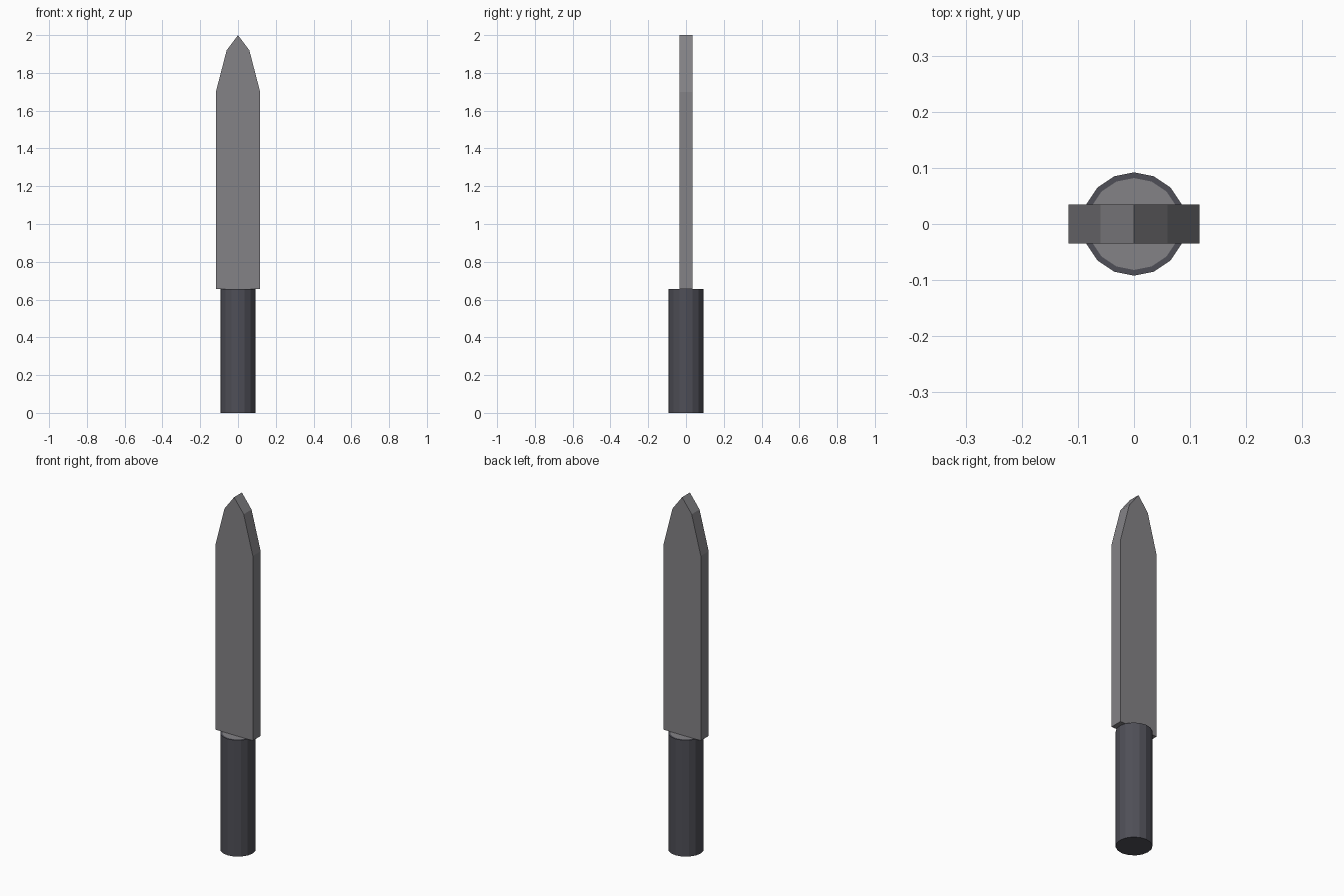
import bpy, bmesh, math

if "Cube" in bpy.data.objects:
    bpy.data.objects.remove(bpy.data.objects["Cube"])


def material(name, rgb):
    m = bpy.data.materials.new(name)
    m.diffuse_color = (*rgb, 1.0)
    m.use_nodes = True
    m.node_tree.nodes["Principled BSDF"].inputs["Base Color"].default_value = m.diffuse_color
    return m


steel = material("steel grey", (0.23, 0.225, 0.24))
grip = material("dark grip", (0.078, 0.078, 0.095))


def add_object(name, bm, mats):
    bmesh.ops.recalc_face_normals(bm, faces=bm.faces)
    me = bpy.data.meshes.new(name)
    bm.to_mesh(me)
    bm.free()
    for m in mats:
        me.materials.append(m)
    ob = bpy.data.objects.new(name, me)
    bpy.context.collection.objects.link(ob)
    return ob


# Blade: mirrored outline extruded through its thickness
HALF_THICK = 0.035
BASE_Z = 0.657
right = [(0.117, BASE_Z), (0.117, 1.70), (0.06, 1.92)]
outline = right + [(0, 2.0)] + [(-x, z) for x, z in reversed(right)]
bm = bmesh.new()
face = bm.faces.new([bm.verts.new((x, -HALF_THICK, z)) for x, z in outline])
ext = bmesh.ops.extrude_face_region(bm, geom=[face])
for v in ext["geom"]:
    if isinstance(v, bmesh.types.BMVert):
        v.co.y = HALF_THICK
add_object("blade", bm, [steel])

# Handle: 16-sided cylinder with a steel disc inset in its top
SIDES, RADIUS = 16, 0.092
bm = bmesh.new()
ring = [bm.verts.new((RADIUS * math.cos(i * math.tau / SIDES),
                      RADIUS * math.sin(i * math.tau / SIDES), 0))
        for i in range(SIDES)]
bottom = bm.faces.new(ring)
ext = bmesh.ops.extrude_face_region(bm, geom=[bottom])
for v in ext["geom"]:
    if isinstance(v, bmesh.types.BMVert):
        v.co.z = BASE_Z
top = next(f for f in ext["geom"] if isinstance(f, bmesh.types.BMFace))
bmesh.ops.inset_region(bm, faces=[top], thickness=0.01, use_even_offset=True)
top.material_index = 1
add_object("handle", bm, [grip, steel])
